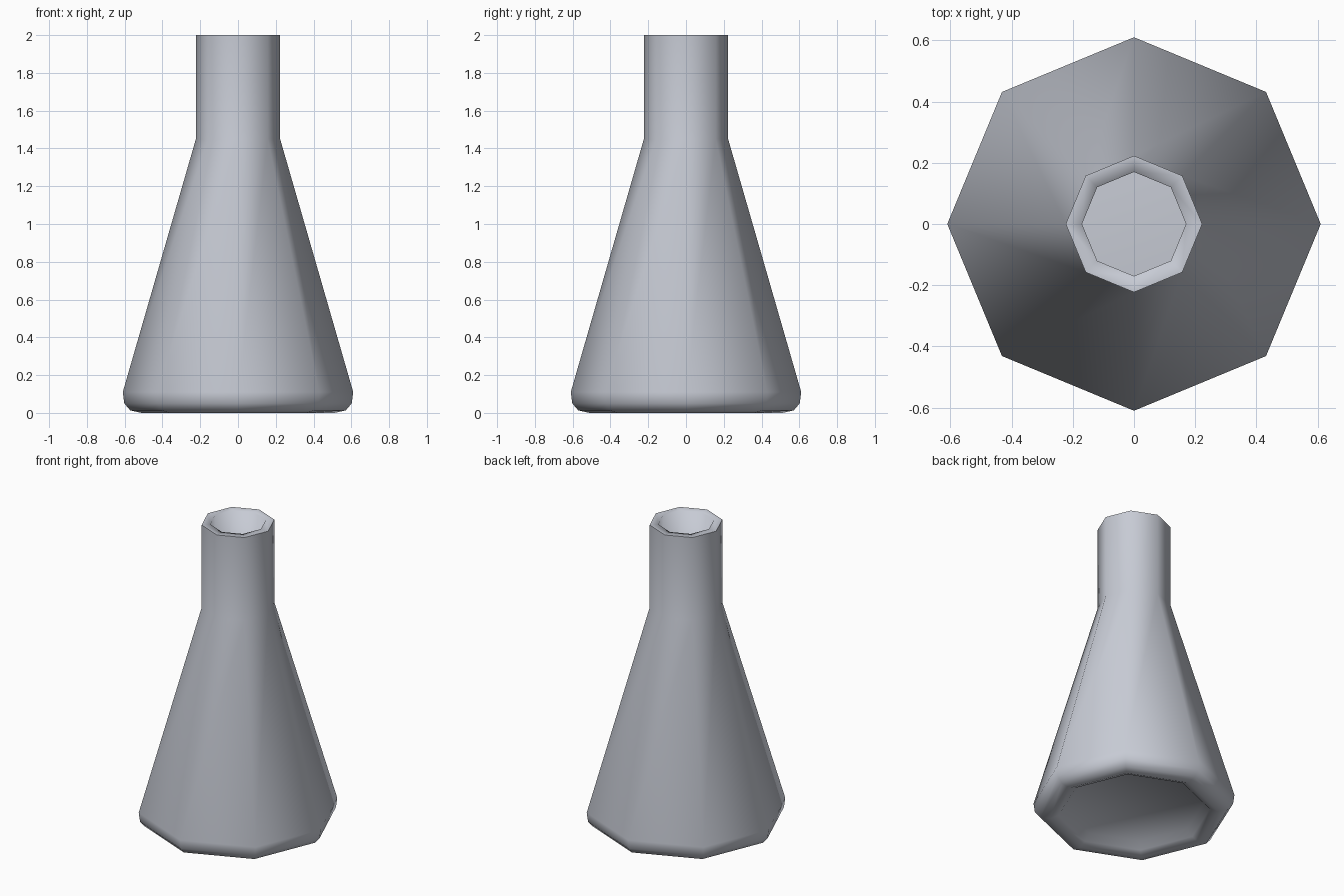
import bpy
import bmesh
from math import cos, sin, tau

cube = bpy.data.objects.get("Cube")
if cube:
    bpy.data.objects.remove(cube, do_unlink=True)

SIDES = 8
WALL = 0.053

# Pale glass colour
glass = bpy.data.materials.new("pale blue grey glass")
glass.use_nodes = True
colour = (0.57, 0.595, 0.66, 1.0)
glass.diffuse_color = colour
glass.node_tree.nodes["Principled BSDF"].inputs["Base Color"].default_value = colour

# Outer profile (radius, height): recessed underside, rounded foot, cone, neck
outer = [(0.42, 0.06), (0.46, 0.02), (0.51, 0.0), (0.57, 0.013),
         (0.602, 0.05), (0.61, 0.11), (0.223, 1.45), (0.223, 2.0)]
# Inner profile: neck bore, inside of the cone, floor
inner = [(0.223 - WALL, 2.0), (0.223 - WALL, 1.44),
         (0.61 - WALL, 0.13), (0.53, 0.09), (0.42, 0.11)]


def lathe(bm, profile):
    """Join eight-sided rings along the profile and close both ends."""
    rings = []
    for radius, height in profile:
        rings.append([bm.verts.new((radius * cos(tau * i / SIDES),
                                    radius * sin(tau * i / SIDES), height))
                      for i in range(SIDES)])
    for low, high in zip(rings, rings[1:]):
        for i in range(SIDES):
            j = (i + 1) % SIDES
            bm.faces.new((low[i], low[j], high[j], high[i]))
    bm.faces.new(rings[0][::-1])
    bm.faces.new(rings[-1])
    return rings


bm = bmesh.new()
rings = lathe(bm, outer + inner)
bmesh.ops.recalc_face_normals(bm, faces=bm.faces[:])
for face in bm.faces:
    face.smooth = True

# Crisp outer lip
lip = set(rings[len(outer) - 1])
for edge in bm.edges:
    if all(v in lip for v in edge.verts):
        edge.smooth = False

mesh = bpy.data.meshes.new("flask")
bm.to_mesh(mesh)
bm.free()
mesh.materials.append(glass)
flask = bpy.data.objects.new("flask", mesh)
bpy.context.collection.objects.link(flask)
